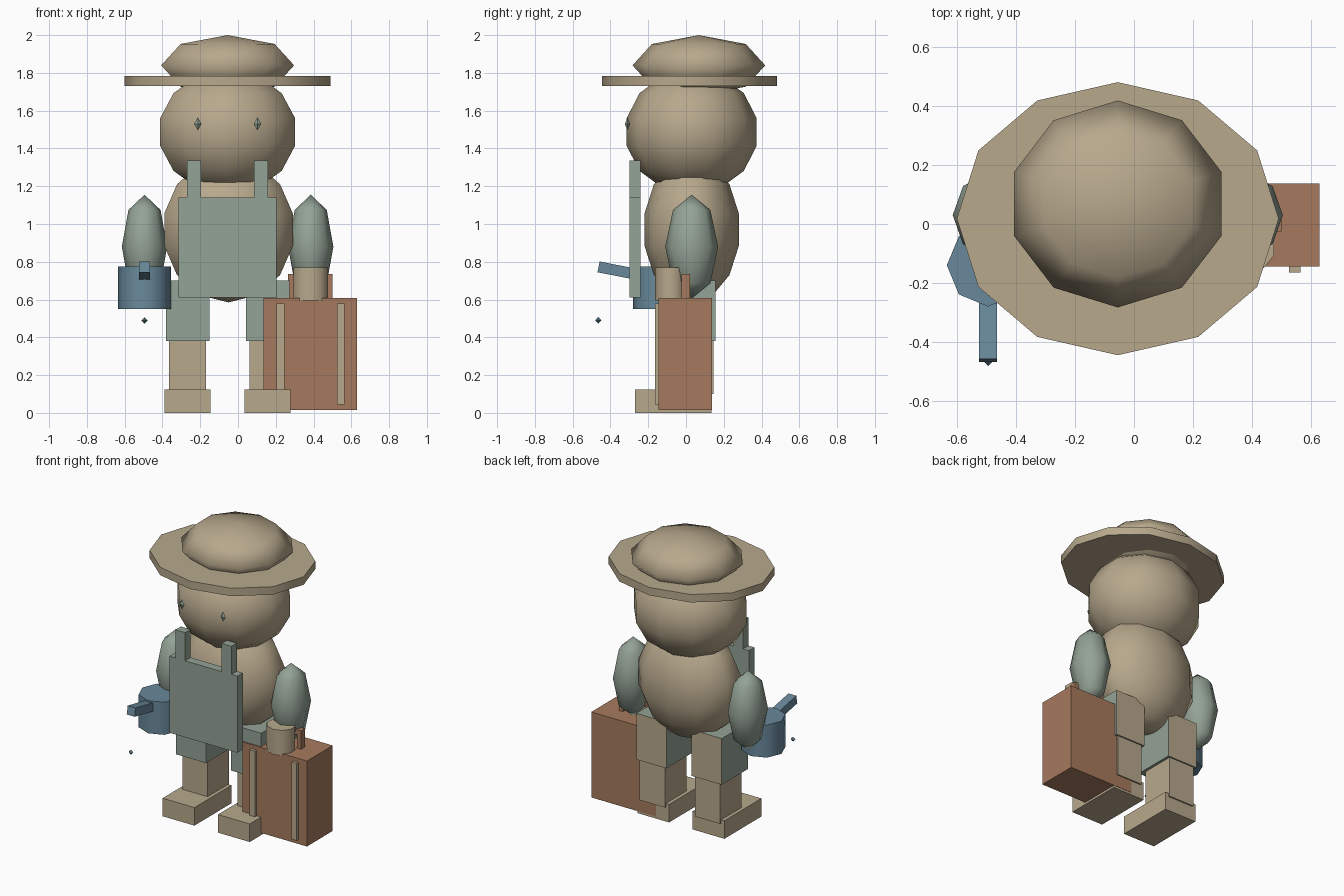
import bpy, bmesh, math
from mathutils import Matrix

if "Cube" in bpy.data.objects:
    bpy.data.objects.remove(bpy.data.objects["Cube"])


def material(name, rgb):
    m = bpy.data.materials.new(name)
    m.diffuse_color = (*rgb, 1)
    m.use_nodes = True
    m.node_tree.nodes["Principled BSDF"].inputs["Base Color"].default_value = m.diffuse_color
    return m


TAN = material("warm tan", (0.477, 0.393, 0.264))
GREEN = material("sage green", (0.296, 0.366, 0.304))
BLUE = material("slate blue", (0.141, 0.25, 0.328))
BROWN = material("leather brown", (0.381, 0.195, 0.112))
CX = -0.055  # body centre line


def finish(name, bm, mat, smooth=None):
    bmesh.ops.recalc_face_normals(bm, faces=bm.faces[:])
    me = bpy.data.meshes.new(name)
    bm.to_mesh(me)
    bm.free()
    me.materials.append(mat)
    if smooth:
        for p in me.polygons:
            p.use_smooth = True
        me.set_sharp_from_angle(angle=math.radians(smooth))
    ob = bpy.data.objects.new(name, me)
    bpy.context.collection.objects.link(ob)
    return ob


def box(name, mat, x0, x1, y0, y1, z0, z1):
    bm = bmesh.new()
    bmesh.ops.create_cube(bm, size=1)
    bmesh.ops.scale(bm, vec=(x1 - x0, y1 - y0, z1 - z0), verts=bm.verts)
    bmesh.ops.translate(bm, vec=((x0 + x1) / 2, (y0 + y1) / 2, (z0 + z1) / 2), verts=bm.verts)
    return finish(name, bm, mat)


def lathe(name, mat, centre, scale, profile, n, smooth):
    """Spin (radius, height) rings round z, starting at the front."""
    bm = bmesh.new()
    rings = []
    for r, z in profile:
        count = n if r > 1e-5 else 1
        rings.append([bm.verts.new((r * math.sin(2 * math.pi * i / n),
                                    -r * math.cos(2 * math.pi * i / n), z)) for i in range(count)])
    for a, b in zip(rings, rings[1:]):
        for i in range(n):
            j = (i + 1) % n
            loop = [a[i % len(a)], a[j % len(a)], b[j % len(b)], b[i % len(b)]]
            bm.faces.new(list(dict.fromkeys(loop)))
    for end in (rings[0], rings[-1]):
        if len(end) > 1:
            bm.faces.new(end)
    bmesh.ops.scale(bm, vec=scale, verts=bm.verts)
    bmesh.ops.translate(bm, vec=centre, verts=bm.verts)
    return finish(name, bm, mat, smooth)


def ball(name, mat, centre, scale, n, rings, smooth=180):
    prof = [(abs(math.sin(math.pi * k / rings)), -math.cos(math.pi * k / rings))
            for k in range(rings + 1)]
    return lathe(name, mat, centre, scale, prof, n, smooth)


def drum(name, mat, centre, scale, n, smooth):
    return lathe(name, mat, centre, scale, [(1, -0.5), (1, 0.5)], n, smooth)


# Head, body and hat
ball("head", TAN, (CX, 0.03, 1.487), (0.385, 0.353, 0.33), 10, 7)
ball("body", TAN, (CX + 0.005, 0.03, 0.97), (0.367, 0.256, 0.385), 10, 7)
drum("hat_brim", TAN, (CX, 0.018, 1.757), (0.546, 0.463, 0.055), 12, 40)
ball("hat_crown", TAN, (CX, 0.068, 1.84), (0.37, 0.351, 0.16), 10, 4)

for side, s in (("left", -1), ("right", 1)):
    # Face, sleeves and bib straps
    ball(side + "_eye", GREEN, (CX + s * 0.158, -0.31, 1.53), (0.02, 0.014, 0.035), 4, 2, None)
    ball(side + "_sleeve", GREEN, (CX + s * 0.44, 0.03, 0.88), (0.12, 0.14, 0.275), 8, 4)
    cx = CX + s * 0.177
    box(side + "_bib_strap", GREEN, cx - 0.037, cx + 0.037, -0.30, -0.24, 1.14, 1.335)
    # Legs, trousers with tan seat panels, and shoes
    cx = CX + s * 0.212
    box(side + "_leg", TAN, cx - 0.097, cx + 0.097, -0.09, 0.145, 0.1, 0.69)
    trouser = box(side + "_trouser", GREEN, cx - 0.115, cx + 0.115, -0.135, 0.155, 0.38, 0.70)
    trouser.data.materials.append(TAN)
    for p in trouser.data.polygons:
        if p.normal.y > 0.9:
            p.material_index = 1
    box(side + "_shoe", TAN, cx - 0.122, cx + 0.122, -0.27, 0.135, 0, 0.125)

box("bib", GREEN, -0.315, 0.205, -0.30, -0.24, 0.61, 1.14)

# Hand on the suitcase
drum("right_hand", TAN, (0.385, -0.08, 0.682), (0.095, 0.085, 0.175), 10, 50)

# Suitcase with straps and handle
box("suitcase", BROWN, 0.135, 0.63, -0.145, 0.137, 0.015, 0.607)
box("handle_bar", BROWN, 0.265, 0.50, -0.025, 0.02, 0.70, 0.735)
for i, x in enumerate((0.225, 0.545)):
    box("suitcase_strap_%d" % i, TAN, x - 0.02, x + 0.02, -0.165, -0.14, 0.045, 0.58)
for i, x in enumerate((0.28, 0.485)):
    box("handle_post_%d" % i, BROWN, x - 0.015, x + 0.015, -0.025, 0.02, 0.60, 0.70)

# Watering can with raised spout and a falling drop
drum("can", BLUE, (-0.495, -0.14, 0.663), (0.14, 0.14, 0.226), 8, 50)
spout = box("spout", BLUE, -0.03, 0.03, -0.12, 0.12, -0.029, 0.029)
spout.data.transform(Matrix.Translation((-0.495, -0.345, 0.75)) @ Matrix.Rotation(math.radians(-11), 4, 'X'))
ball("water_drop", BLUE, (-0.495, -0.465, 0.49), (0.017, 0.017, 0.017), 4, 2, None)
